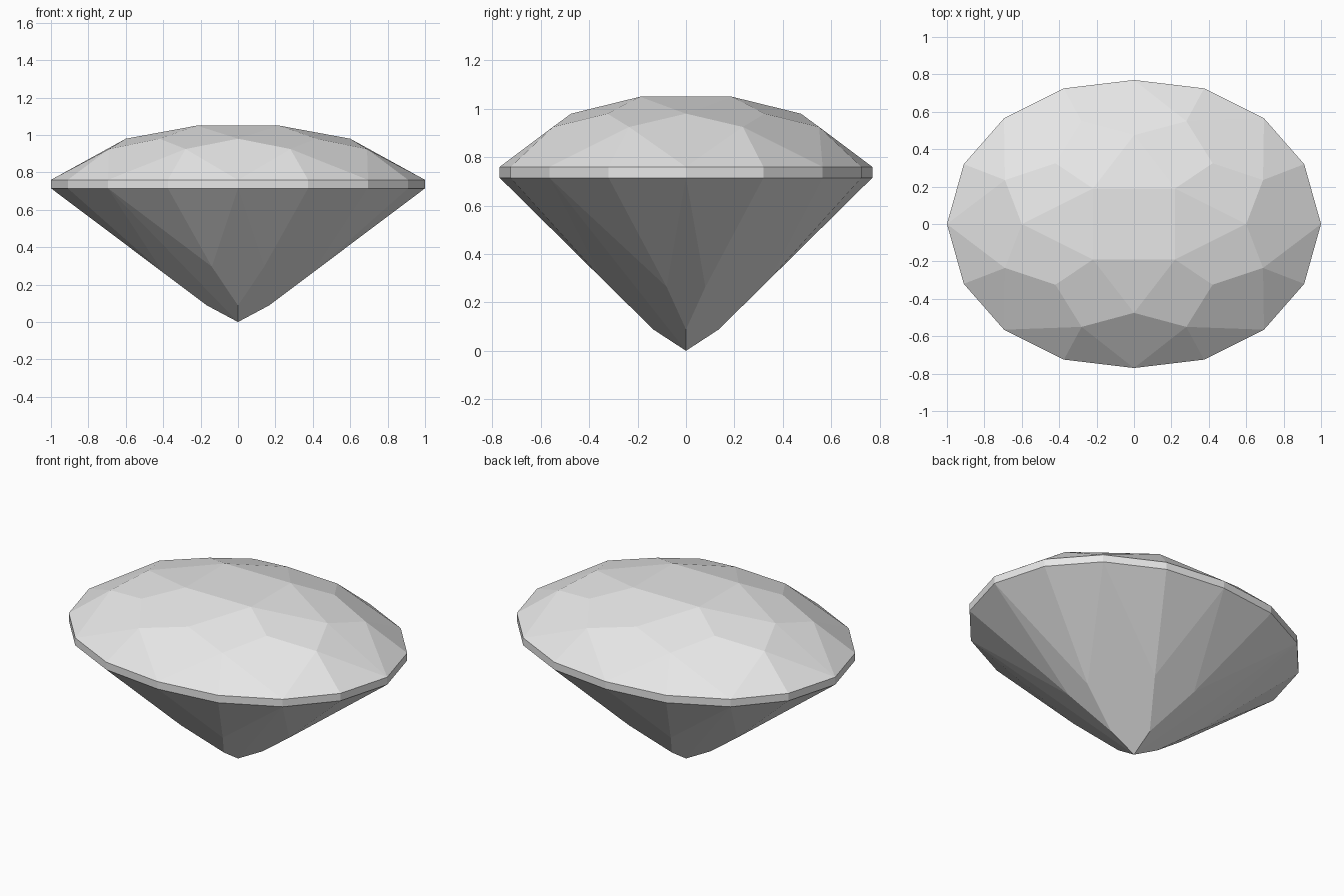
import bpy, bmesh, math

cube = bpy.data.objects.get("Cube")
if cube:
    bpy.data.objects.remove(cube, do_unlink=True)

# Colour
mat = bpy.data.materials.new("pale_grey")
mat.use_nodes = True
grey = (0.8, 0.8, 0.8, 1)
mat.diffuse_color = grey
mat.node_tree.nodes["Principled BSDF"].inputs["Base Color"].default_value = grey


def mirrored(points, z):
    """Repeat one quadrant of outline points in all four quadrants."""
    return {(sx * x, sy * y, z) for x, y in points for sx in (1, -1) for sy in (1, -1)}


# Facet corners, one quadrant per ring
girdle = [(1, 0), (0.91, 0.32), (0.695, 0.565), (0.375, 0.725), (0, 0.77)]
corners = {(0, 0, 0)}
corners |= mirrored([(0.165, 0), (0, 0.135)], 0.088)         # culet ring
corners |= mirrored([(0.4, 0.08)], 0.264)                    # pavilion sides
corners |= mirrored([(0.14, 0.346)], 0.296)
corners |= mirrored(girdle, 0.715) | mirrored(girdle, 0.76)  # girdle band
corners |= mirrored([(0.69, 0.235), (0.28, 0.55)], 0.925)    # crown ring
corners |= mirrored([(0.6, 0), (0.42, 0.325), (0, 0.475)], 0.98)
corners |= mirrored([(0.22, 0.19)], 1.05)                    # table

# Cut gem: flat facets stretched over the corners
bm = bmesh.new()
for co in sorted(corners):
    bm.verts.new(co)
bmesh.ops.convex_hull(bm, input=bm.verts)
bmesh.ops.dissolve_limit(bm, angle_limit=math.radians(1.5), verts=bm.verts, edges=bm.edges)
bmesh.ops.recalc_face_normals(bm, faces=bm.faces)
mesh = bpy.data.meshes.new("cut_gem")
bm.to_mesh(mesh)
bm.free()
mesh.materials.append(mat)
gem = bpy.data.objects.new("cut_gem", mesh)
bpy.context.collection.objects.link(gem)
